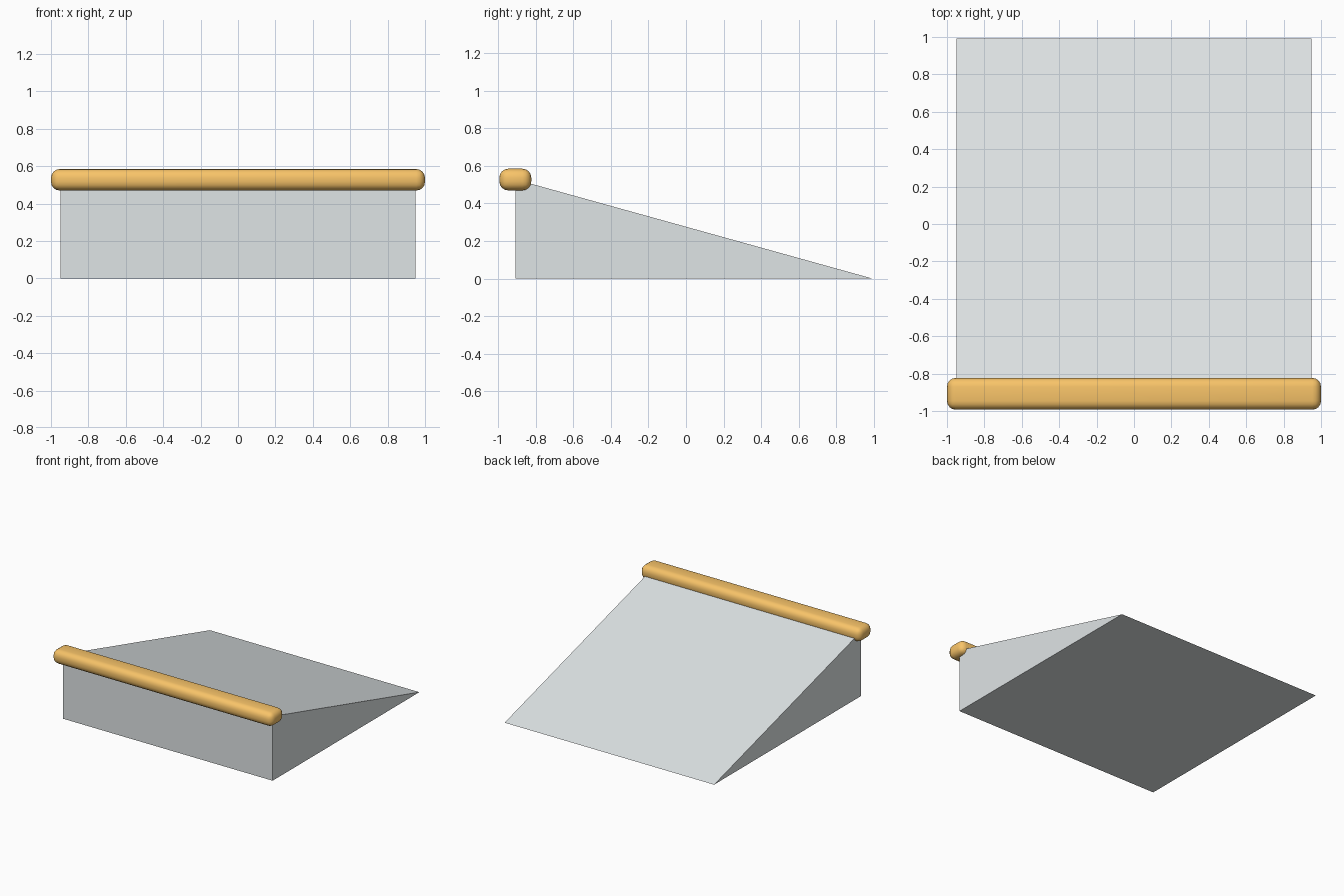
import bpy, bmesh

if "Cube" in bpy.data.objects:
    bpy.data.objects.remove(bpy.data.objects["Cube"])

def add_object(name, bm, color):
    bmesh.ops.recalc_face_normals(bm, faces=bm.faces)
    mesh = bpy.data.meshes.new(name)
    bm.to_mesh(mesh)
    bm.free()
    mat = bpy.data.materials.new(name + "_color")
    mat.diffuse_color = color
    mat.use_nodes = True
    mat.node_tree.nodes["Principled BSDF"].inputs["Base Color"].default_value = mat.diffuse_color
    mesh.materials.append(mat)
    obj = bpy.data.objects.new(name, mesh)
    bpy.context.collection.objects.link(obj)
    return obj

# Ramp: triangular side profile extruded across x, pale cool grey
HALF_WIDTH, BACK, TIP, HEIGHT = 0.95, -0.908, 0.993, 0.528
bm = bmesh.new()
profile = [(BACK, 0), (TIP, 0), (BACK, HEIGHT)]
side = bm.faces.new([bm.verts.new((-HALF_WIDTH, y, z)) for y, z in profile])
extruded = bmesh.ops.extrude_face_region(bm, geom=[side])["geom"]
bmesh.ops.translate(bm, vec=(2 * HALF_WIDTH, 0, 0),
                    verts=[v for v in extruded if isinstance(v, bmesh.types.BMVert)])
add_object("ramp", bm, (0.74, 0.78, 0.79, 1))

# Rounded coping rail along the top edge, warm orange
bm = bmesh.new()
bmesh.ops.create_cube(bm, size=1)
bmesh.ops.scale(bm, vec=(2.0, 0.17, 0.115), verts=bm.verts)
bmesh.ops.translate(bm, vec=(0, BACK, HEIGHT - 0.001), verts=bm.verts)
rail = add_object("coping_rail", bm, (0.94, 0.55, 0.14, 1))
bevel = rail.modifiers.new("rounding", 'BEVEL')
bevel.width = 0.047
bevel.segments = 4
for poly in rail.data.polygons:
    poly.use_smooth = True
